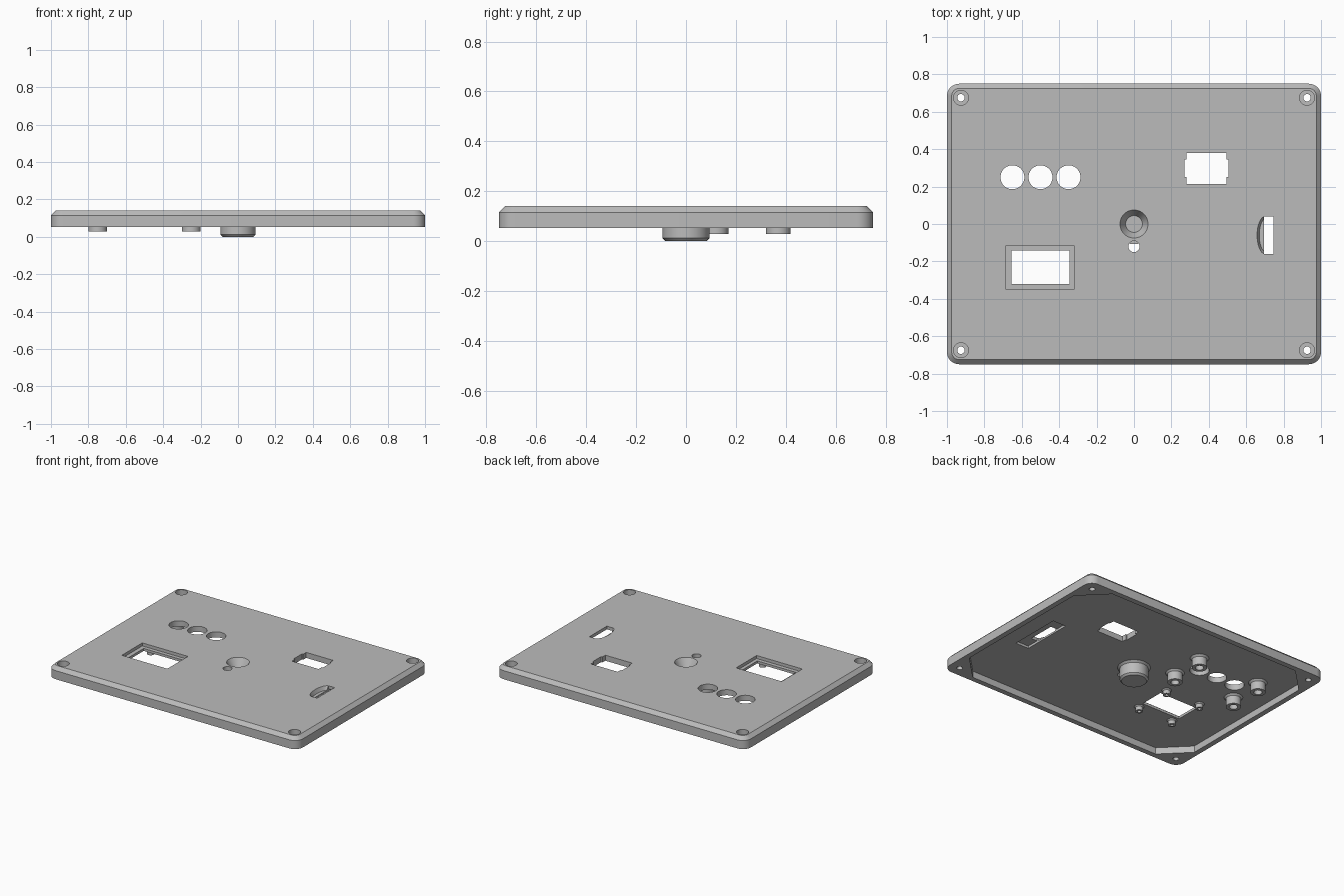
import bpy, bmesh
from math import sin, cos, pi, radians

cube = bpy.data.objects.get("Cube")
if cube:
    bpy.data.objects.remove(cube, do_unlink=True)

grey = bpy.data.materials.new("grey_plastic")
grey.use_nodes = True
COLOUR = (0.5, 0.5, 0.5, 1)
grey.diffuse_color = COLOUR
grey.node_tree.nodes["Principled BSDF"].inputs["Base Color"].default_value = COLOUR

RIM_Z, CEILING_Z, EDGE_Z, TOP_Z = 0.053, 0.10, 0.115, 0.14
BELOW, ABOVE = -0.1, 0.3


def make_object(name, bm):
    bmesh.ops.recalc_face_normals(bm, faces=bm.faces)
    mesh = bpy.data.meshes.new(name)
    bm.to_mesh(mesh)
    bm.free()
    mesh.materials.append(grey)
    obj = bpy.data.objects.new(name, mesh)
    bpy.context.collection.objects.link(obj)
    return obj


def loft(name, rings):
    """Solid through a stack of (outline, z) rings with equal point counts."""
    bm = bmesh.new()
    loops = [[bm.verts.new((x, y, z)) for x, y in pts] for pts, z in rings]
    for a, b in zip(loops, loops[1:]):
        for i in range(len(a)):
            j = (i + 1) % len(a)
            bm.faces.new((a[i], a[j], b[j], b[i]))
    bm.faces.new(loops[0])
    bm.faces.new(loops[-1])
    return make_object(name, bm)


def circle(x, y, r, n=40):
    return [(x + r * cos(2 * pi * i / n), y + r * sin(2 * pi * i / n)) for i in range(n)]


def rect(x0, x1, y0, y1):
    return [(x0, y0), (x1, y0), (x1, y1), (x0, y1)]


def rounded(hx, hy, r, steps=8):
    pts = []
    for k, (sx, sy) in enumerate(((1, 1), (-1, 1), (-1, -1), (1, -1))):
        for i in range(steps + 1):
            a = (k + i / steps) * pi / 2
            pts.append((sx * (hx - r) + r * cos(a), sy * (hy - r) + r * sin(a)))
    return pts


def lathe(name, x, y, profile, closed=False, n=40):
    """Turned part around a vertical axis at (x, y)."""
    bm = bmesh.new()
    verts = [bm.verts.new((r, 0, z)) for r, z in profile]
    pairs = list(zip(verts, verts[1:] + verts[:1]))
    edges = [bm.edges.new(p) for p in (pairs if closed else pairs[:-1])]
    bmesh.ops.spin(bm, geom=verts + edges, cent=(0, 0, 0), axis=(0, 0, 1),
                   angle=2 * pi, steps=n, use_merge=False)
    bmesh.ops.remove_doubles(bm, verts=bm.verts, dist=0.0001)
    bmesh.ops.translate(bm, verts=bm.verts, vec=(x, y, 0))
    return make_object(name, bm)


def cut(target, *rings):
    cutter = loft("cutter", rings)
    mod = target.modifiers.new("cut", 'BOOLEAN')
    mod.operation, mod.solver, mod.object = 'DIFFERENCE', 'EXACT', cutter
    bpy.context.view_layer.objects.active = target
    bpy.ops.object.modifier_apply(modifier=mod.name)
    bpy.data.objects.remove(cutter, do_unlink=True)


def cut_straight(target, outline, z0=BELOW, z1=ABOVE):
    cut(target, (outline, z0), (outline, z1))


# Cover plate with bevelled top edge
panel = loft("cover_panel", [(rounded(1, 0.75, 0.065), RIM_Z),
                             (rounded(1, 0.75, 0.065), EDGE_Z),
                             (rounded(0.975, 0.725, 0.04), TOP_Z)])

# Hollow underside, leaving a rim and solid corners
ix, iy, c = 0.962, 0.712, 0.18
cut_straight(panel, [(ix, c - iy), (ix, iy - c), (ix - c, iy), (c - ix, iy),
                     (-ix, iy - c), (-ix, c - iy), (c - ix, -iy), (ix - c, -iy)],
             BELOW, CEILING_Z)

# Counterbored corner screw holes
for sx in (-1, 1):
    for sy in (-1, 1):
        x, y = sx * 0.925, sy * 0.675
        cut_straight(panel, circle(x, y, 0.04, 24), 0.095, ABOVE)
        cut_straight(panel, circle(x, y, 0.02, 24))

# Row of three button holes and the small indicator hole
for x in (-0.65, -0.5, -0.35):
    cut_straight(panel, circle(x, 0.25, 0.064))
cut_straight(panel, circle(0, -0.12, 0.03))

# Display window with a stepped ledge
cut_straight(panel, rect(-0.685, -0.32, -0.35, -0.115), 0.118, ABOVE)
cut_straight(panel, rect(-0.655, -0.345, -0.322, -0.142))

# Socket opening with side notches
cut_straight(panel, rect(0.28, 0.495, 0.215, 0.38))
cut_straight(panel, rect(0.27, 0.505, 0.25, 0.345))

# Card slot with a thumb scoop above and a pocket below
cut_straight(panel, rect(0.695, 0.745, -0.16, 0.04))
cut_straight(panel, rect(0.695, 0.80, -0.25, 0.13), BELOW, 0.117)


def scoop(depth, half):
    arc = [(0.70 - depth * sin(pi * i / 16), -0.06 + half * cos(pi * i / 16))
           for i in range(17)]
    return arc


cut(panel, (scoop(0.03, 0.085), 0.113), (scoop(0.042, 0.1), TOP_Z),
    (scoop(0.042, 0.1), ABOVE))

# Central dished boss
DISH_Z, DISH_R, MOUTH_R = 0.085, 0.045, 0.075
slope = (MOUTH_R - DISH_R) / (TOP_Z - DISH_Z)
cut(panel, (circle(0, 0, DISH_R - 0.01 * slope), DISH_Z - 0.01),
    (circle(0, 0, MOUTH_R + 0.01 * slope), TOP_Z + 0.01))
centre = lathe("centre_boss", 0, 0,
               [(0, DISH_Z), (DISH_R, DISH_Z),
                (DISH_R + slope * (CEILING_Z - DISH_Z), CEILING_Z),
                (0.108, CEILING_Z), (0.094, 0.088), (0.094, 0.012), (0.082, 0), (0, 0)])
parts = [panel, centre]


# Hollow mounting posts with flared feet
def post(name, x, y, r, bore, bottom, flare):
    parts.append(lathe(name, x, y, [
        (bore, CEILING_Z), (bore, bottom), (r, bottom),
        (r, CEILING_Z - flare), (r + flare, CEILING_Z)], closed=True, n=28))


for sx in (-1, 1):
    for sy in (-1, 1):
        side = ("left" if sx > 0 else "right") + ("_back" if sy > 0 else "_front")
        post("button_post_" + side, -0.5 + sx * 0.25, 0.245 + sy * 0.125,
             0.05, 0.028, 0.029, 0.012)
        post("display_post_" + side, -0.495 + sx * 0.14, -0.23 + sy * 0.14,
             0.025, 0.012, 0.065, 0.008)

# Smooth round walls, keep edges crisp
bpy.ops.object.select_all(action='DESELECT')
for obj in parts:
    obj.select_set(True)
bpy.context.view_layer.objects.active = panel
bpy.ops.object.shade_smooth_by_angle(angle=radians(30))
